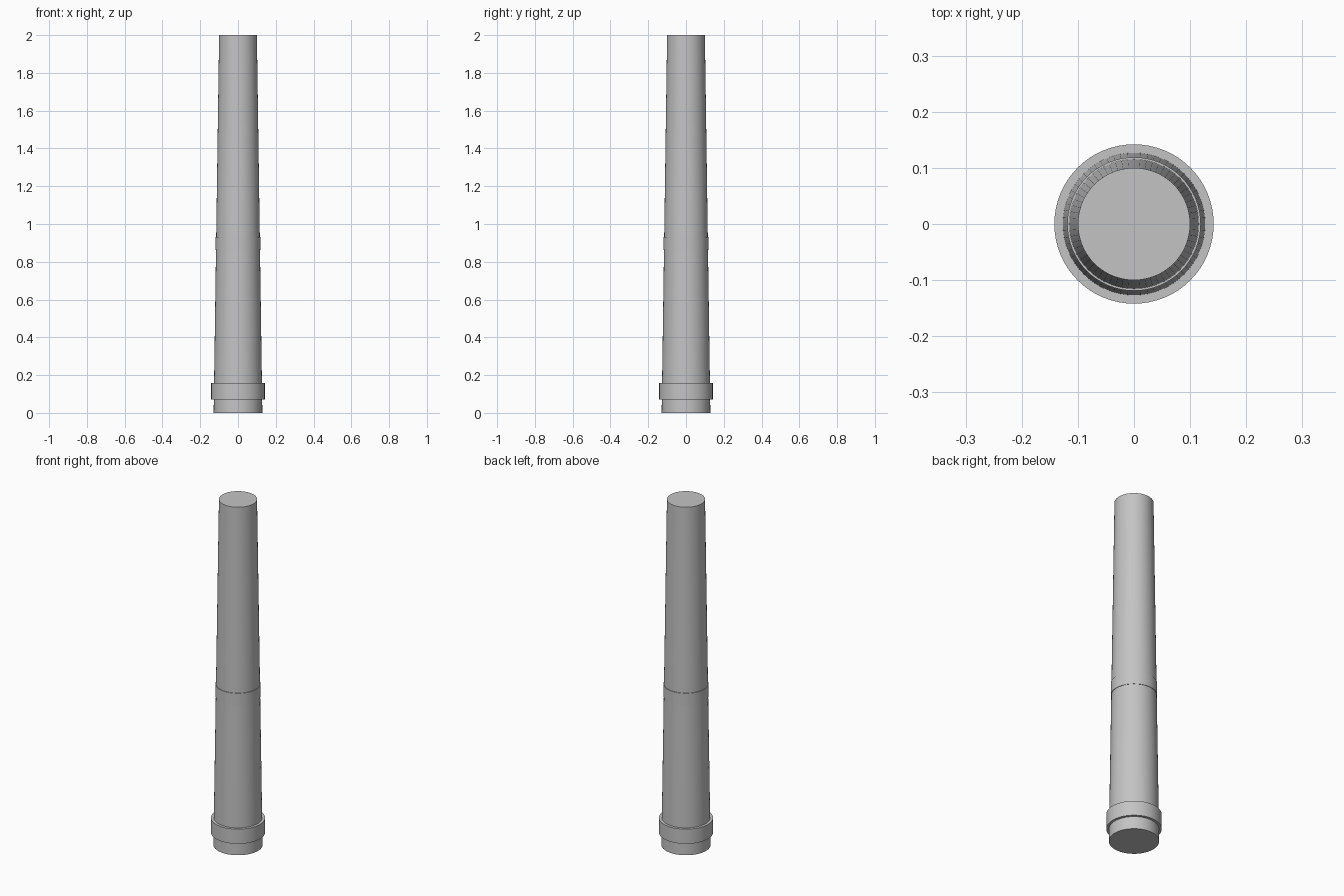
import bpy

if "Cube" in bpy.data.objects:
    bpy.data.objects.remove(bpy.data.objects["Cube"])

SIDES = 64

grey = bpy.data.materials.new("light_grey")
grey.diffuse_color = (0.55, 0.55, 0.55, 1)
grey.use_nodes = True
grey.node_tree.nodes["Principled BSDF"].inputs["Base Color"].default_value = grey.diffuse_color


def tapered_cylinder(name, z0, z1, r0, r1):
    """Upright capped cylinder from z0 to z1, smooth with sharp rims."""
    bpy.ops.mesh.primitive_cone_add(vertices=SIDES, radius1=r0, radius2=r1,
                                    depth=z1 - z0, location=(0, 0, (z0 + z1) / 2))
    ob = bpy.context.object
    ob.name = name
    ob.data.materials.append(grey)
    bpy.ops.object.shade_smooth_by_angle()
    return ob


# Tapering shaft
tapered_cylinder("shaft", 0, 2, 0.129, 0.1)

# Wide collar near the foot
tapered_cylinder("base_collar", 0.072, 0.157, 0.142, 0.142)

# Thin band around the middle
tapered_cylinder("middle_band", 0.862, 0.932, 0.119, 0.119)
